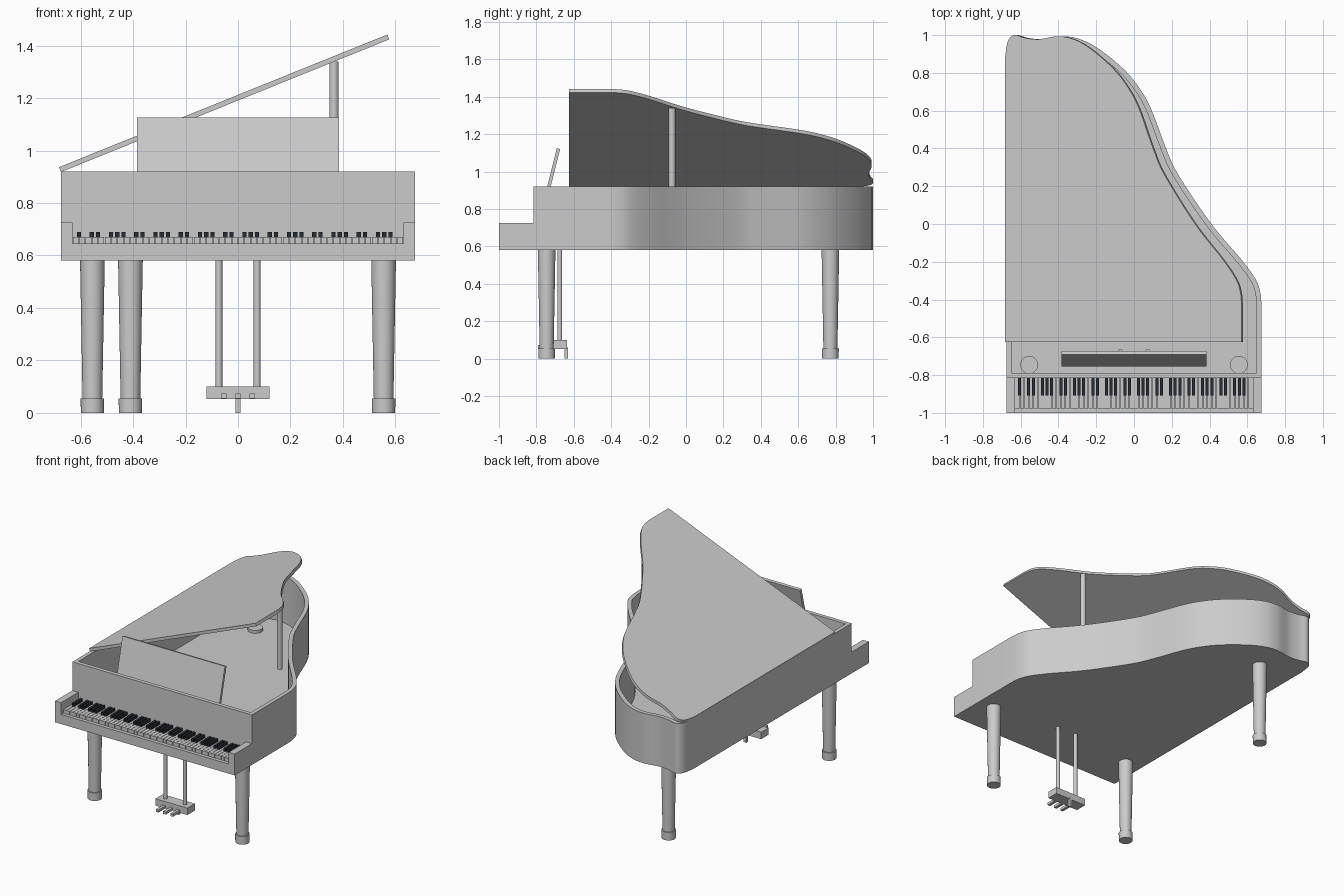
import bpy, bmesh, math
from mathutils import Vector, Matrix

if "Cube" in bpy.data.objects:
    bpy.data.objects.remove(bpy.data.objects["Cube"])


def finish(name, bm, smooth=False, mat=None):
    bmesh.ops.recalc_face_normals(bm, faces=bm.faces)
    me = bpy.data.meshes.new(name)
    bm.to_mesh(me)
    bm.free()
    ob = bpy.data.objects.new(name, me)
    bpy.context.collection.objects.link(ob)
    if mat:
        me.materials.append(mat)
    if smooth:
        bpy.ops.object.select_all(action='DESELECT')
        ob.select_set(True)
        bpy.context.view_layer.objects.active = ob
        bpy.ops.object.shade_smooth_by_angle(angle=math.radians(30))
    return ob


def add_box(bm, x0, x1, y0, y1, z0, z1):
    m = Matrix.Translation(((x0 + x1) / 2, (y0 + y1) / 2, (z0 + z1) / 2))
    bmesh.ops.create_cube(bm, size=1, matrix=m @ Matrix.Diagonal((x1 - x0, y1 - y0, z1 - z0, 1)))


def box(name, *dims):
    bm = bmesh.new()
    add_box(bm, *dims)
    return finish(name, bm)


def lathe(name, x, y, profile, n=32):
    """Capped round part from (radius, z) pairs."""
    bm = bmesh.new()
    rings = [[bm.verts.new((x + r * math.cos(2 * math.pi * i / n), y + r * math.sin(2 * math.pi * i / n), z))
              for i in range(n)] for r, z in profile]
    for a, b in zip(rings, rings[1:]):
        for i in range(n):
            bm.faces.new((a[i], a[(i + 1) % n], b[(i + 1) % n], b[i]))
    bm.faces.new(rings[0])
    bm.faces.new(rings[-1])
    return finish(name, bm, True)


def prism(name, pts, z0, z1, hole=None, matrix=None):
    """Extruded outline, optionally hollowed by a matching inner outline."""
    bm = bmesh.new()
    n = len(pts)

    def ring(p, z):
        return [bm.verts.new((q[0], q[1], z)) for q in p]

    def bridge(a, b):
        for i in range(n):
            bm.faces.new((a[i], a[(i + 1) % n], b[(i + 1) % n], b[i]))
    lo, hi = ring(pts, z0), ring(pts, z1)
    bridge(lo, hi)
    if hole:
        ilo, ihi = ring(hole, z0), ring(hole, z1)
        bridge(ilo, ihi)
        bridge(lo, ilo)
        bridge(hi, ihi)
    else:
        bm.faces.new(lo)
        bm.faces.new(hi)
    if matrix:
        bm.transform(matrix)
    return finish(name, bm, True)


def spline(p, steps=6):
    p = [Vector(q) for q in p]
    p = [2 * p[0] - p[1]] + p + [2 * p[-1] - p[-2]]
    out = []
    for a, b, c, d in zip(p, p[1:], p[2:], p[3:]):
        for k in range(steps):
            t = k / steps
            out.append(0.5 * (2 * b + (c - a) * t + (2 * a - 5 * b + 4 * c - d) * t * t
                              + (3 * b - a - 3 * c + d) * t ** 3))
    return out + [p[-2]]


def inset(pts, d):
    """Mitred inward offset of a counter-clockwise outline."""
    out = []
    for i, p in enumerate(pts):
        e1 = (p - pts[i - 1]).normalized()
        e2 = (pts[(i + 1) % len(pts)] - p).normalized()
        n1, n2 = Vector((-e1.y, e1.x)), Vector((-e2.y, e2.x))
        out.append(p + (n1 + n2) * d / (1 + n1.dot(n2)))
    return out


# Curved side and tail shared by case and lid
curve = spline([(.675, -.43), (.669, -.365), (.645, -.295), (.57, -.19), (.41, 0), (.235, .26),
                (.17, .4), (.09, .61), (.025, .725), (-.06, .825), (-.19, .93), (-.29, .98),
                (-.38, .993), (-.483, .978), (-.56, .985), (-.622, 1.0), (-.66, .965), (-.675, .88)])


def outline(front):
    return [Vector((.675, front))] + curve + [Vector((-.675, front))]


# Case
case = outline(-.815)
inner = inset(case, .027)
prism("case_rim", case, .58, .92, hole=inner)
prism("case_floor", inner, .58, .60)
box("keybed", -.63, .63, -1, -.815, .58, .645)
for s, side in ((-1, "left"), (1, "right")):
    box("key_arm_" + side, min(s * .63, s * .675), max(s * .63, s * .675), -1, -.815, .58, .725)

# Keys
W = 1.26 / 52
white, black = bmesh.new(), bmesh.new()
for i in range(52):
    x = -.63 + i * W
    add_box(white, x + .001, x + W - .001, -.977, -.815, .645, .67)
    if i < 51 and i % 7 in (0, 2, 3, 5, 6):
        add_box(black, x + W - .008, x + W + .008, -.908, -.815, .668, .69)
finish("white_keys", white)
dark = bpy.data.materials.new("black_key")
dark.diffuse_color = (.02, .025, .035, 1)
dark.use_nodes = True
dark.node_tree.nodes["Principled BSDF"].inputs["Base Color"].default_value = dark.diffuse_color
finish("black_keys", black, mat=dark)

# Raised lid hinged on the left edge, with prop
hinge = Vector((-.675, 0, .918))
tilt = Matrix.Translation(hinge) @ Matrix.Rotation(math.radians(-22), 4, 'Y') @ Matrix.Translation((.675, 0, 0))
prism("lid", outline(-.625), 0, .02, matrix=tilt)
lathe("lid_prop", .366, -.075, [(.018, .87), (.018, 1.34)], 16)

# Music desk leaning back
desk = box("music_desk", -.385, .385, -.009, .009, -.26, 0)
desk.location = (0, -.682, 1.123)
desk.rotation_euler = (math.radians(-14), 0, 0)

# Legs
for name, x, y in (("front_leg_left", -.555, -.745), ("front_leg_right", .555, -.745), ("back_leg", -.41, .772)):
    lathe(name, x, y, [(.044, 0), (.045, .055), (.0375, .055), (.047, .58), (.047, .62)])

# Pedal lyre
for s, side in ((-1, "left"), (1, "right")):
    lathe("lyre_rod_" + side, s * .073, -.675, [(.013, .09), (.013, .62)], 16)
box("pedal_box", -.12, .12, -.715, -.635, .053, .1)
box("pedal_support", -.01, .01, -.65, -.632, 0, .06)
for i in (-1, 0, 1):
    box("pedal", i * .054 - .01, i * .054 + .01, -.79, -.70, .055, .073)
